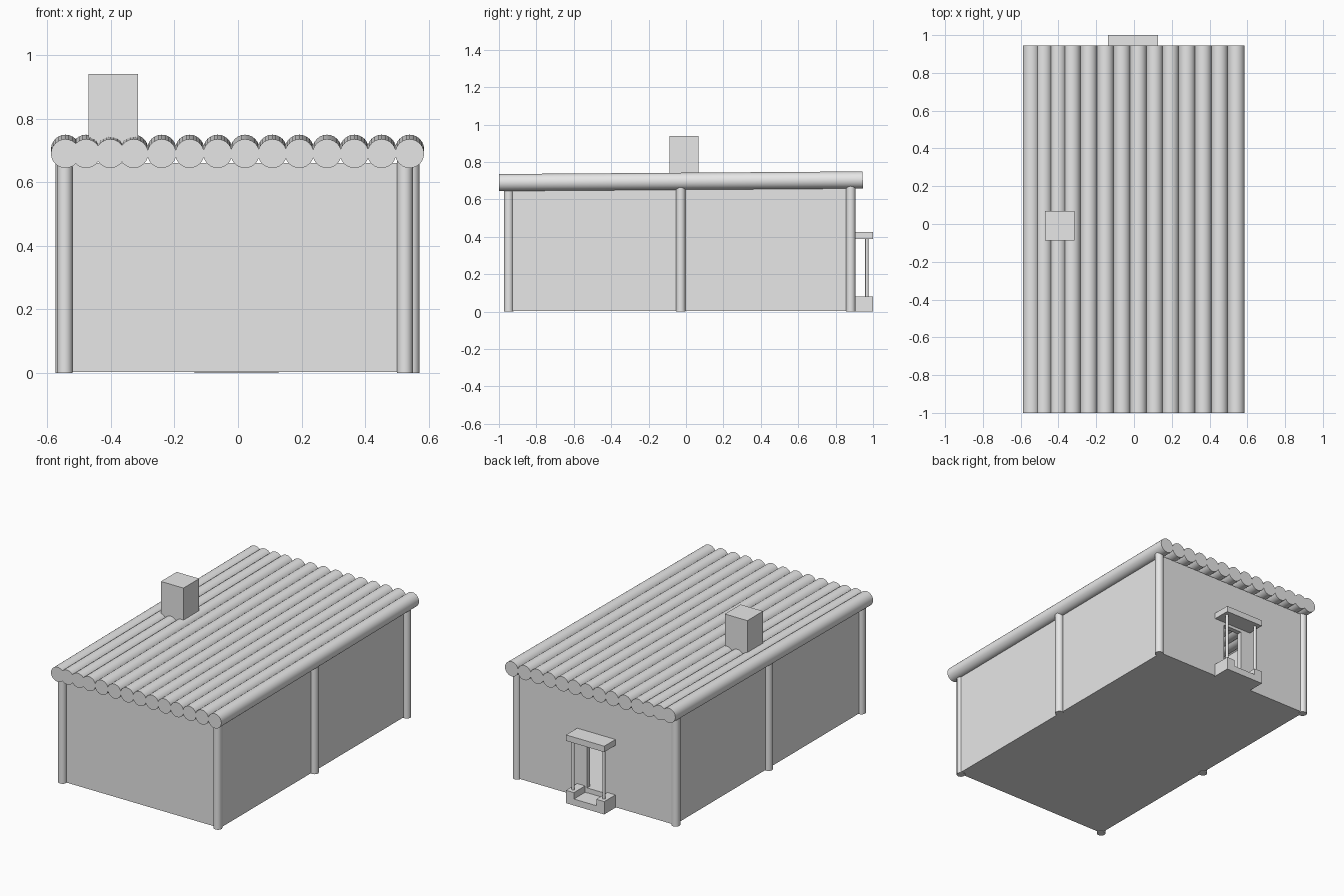
import bpy, bmesh, math
from mathutils import Vector

if "Cube" in bpy.data.objects:
    bpy.data.objects.remove(bpy.data.objects["Cube"])

grey = bpy.data.materials.new("plain grey")
grey.diffuse_color = (0.8, 0.8, 0.8, 1)
grey.use_nodes = True
grey.node_tree.nodes["Principled BSDF"].inputs["Base Color"].default_value = grey.diffuse_color


def finish(name, bm):
    bmesh.ops.recalc_face_normals(bm, faces=bm.faces[:])
    me = bpy.data.meshes.new(name)
    bm.to_mesh(me)
    bm.free()
    me.materials.append(grey)
    ob = bpy.data.objects.new(name, me)
    bpy.context.collection.objects.link(ob)
    return ob


def extrude(name, pts, vec):
    bm = bmesh.new()
    face = bm.faces.new([bm.verts.new(p) for p in pts])
    res = bmesh.ops.extrude_face_region(bm, geom=[face], use_keep_orig=True)
    verts = [g for g in res["geom"] if isinstance(g, bmesh.types.BMVert)]
    bmesh.ops.translate(bm, verts=verts, vec=vec)
    return finish(name, bm)


def box(name, x0, x1, y0, y1, z0, z1):
    pts = [(x0, y0, z0), (x1, y0, z0), (x1, y1, z0), (x0, y1, z0)]
    return extrude(name, pts, (0, 0, z1 - z0))


def rod(name, a, b, r, sides=24):
    a, b = Vector(a), Vector(b)
    d = b - a
    bpy.ops.mesh.primitive_cylinder_add(vertices=sides, radius=r, depth=d.length,
                                        location=(a + b) / 2,
                                        rotation=d.to_track_quat('Z', 'Y').to_euler())
    ob = bpy.context.object
    ob.name = name
    ob.data.materials.append(grey)
    bpy.ops.object.shade_smooth_by_angle(angle=math.radians(35))
    return ob


# Floor and walls of the hollow cabin
L, R, F, B, T, TOP = -0.545, 0.54, -0.947, 0.89, 0.03, 0.66
box("floor", L + 0.002, R - 0.002, F + 0.002, B - 0.002, 0.003, 0.07)
box("front_wall", L, R, F, F + T, 0.003, TOP)
box("left_wall", L, L + T, F + T, B - T, 0.003, TOP)
box("right_wall", R - T, R, F + T, B - T, 0.003, TOP)

# Back wall with an open doorway
D0, D1, DH = -0.07, 0.06, 0.37
outline = [(L, 0.003), (D0, 0.003), (D0, DH), (D1, DH),
           (D1, 0.003), (R, 0.003), (R, TOP), (L, TOP)]
extrude("back_wall", [(x, B - T, z) for x, z in outline], (0, T, 0))

# Upright posts
for side, xs in (("left", (-0.545, -0.549, -0.547)), ("right", (0.525, 0.546, 0.546))):
    for place, x, y in zip(("front", "middle", "back"), xs, (-0.948, -0.028, 0.881)):
        rod(f"{side}_{place}_post", (x, y, 0), (x, y, 0.68), 0.025)

# Roof logs, rising slightly to the back
log_x = (-0.543, -0.478, -0.402, -0.328, -0.24, -0.152, -0.064,
         0.022, 0.108, 0.193, 0.28, 0.366, 0.452, 0.54)
for i, x in enumerate(log_x):
    rod(f"roof_log_{i + 1}", (x, -1.0, 0.69), (x, 0.945, 0.704), 0.0455)

# Chimney
box("chimney", -0.47, -0.315, -0.087, 0.068, 0.68, 0.94)

# Porch: two blocks with a step between, posts and a flat cover
P0, P1, Y0, Y1 = -0.137, 0.127, B - 0.005, 1.0
step = [(P0, 0), (P1, 0), (P1, 0.08), (P1 - 0.055, 0.08), (P1 - 0.055, 0.04),
        (P0 + 0.055, 0.04), (P0 + 0.055, 0.08), (P0, 0.08)]
extrude("porch_step", [(x, Y0, z) for x, z in step], (0, Y1 - Y0, 0))
for side, x in (("left", P0 + 0.026), ("right", P1 - 0.026)):
    rod(f"porch_{side}_post", (x, 0.967, 0.07), (x, 0.967, 0.4), 0.009, 16)
box("porch_cover", P0, P1, Y0, Y1, 0.388, 0.425)
